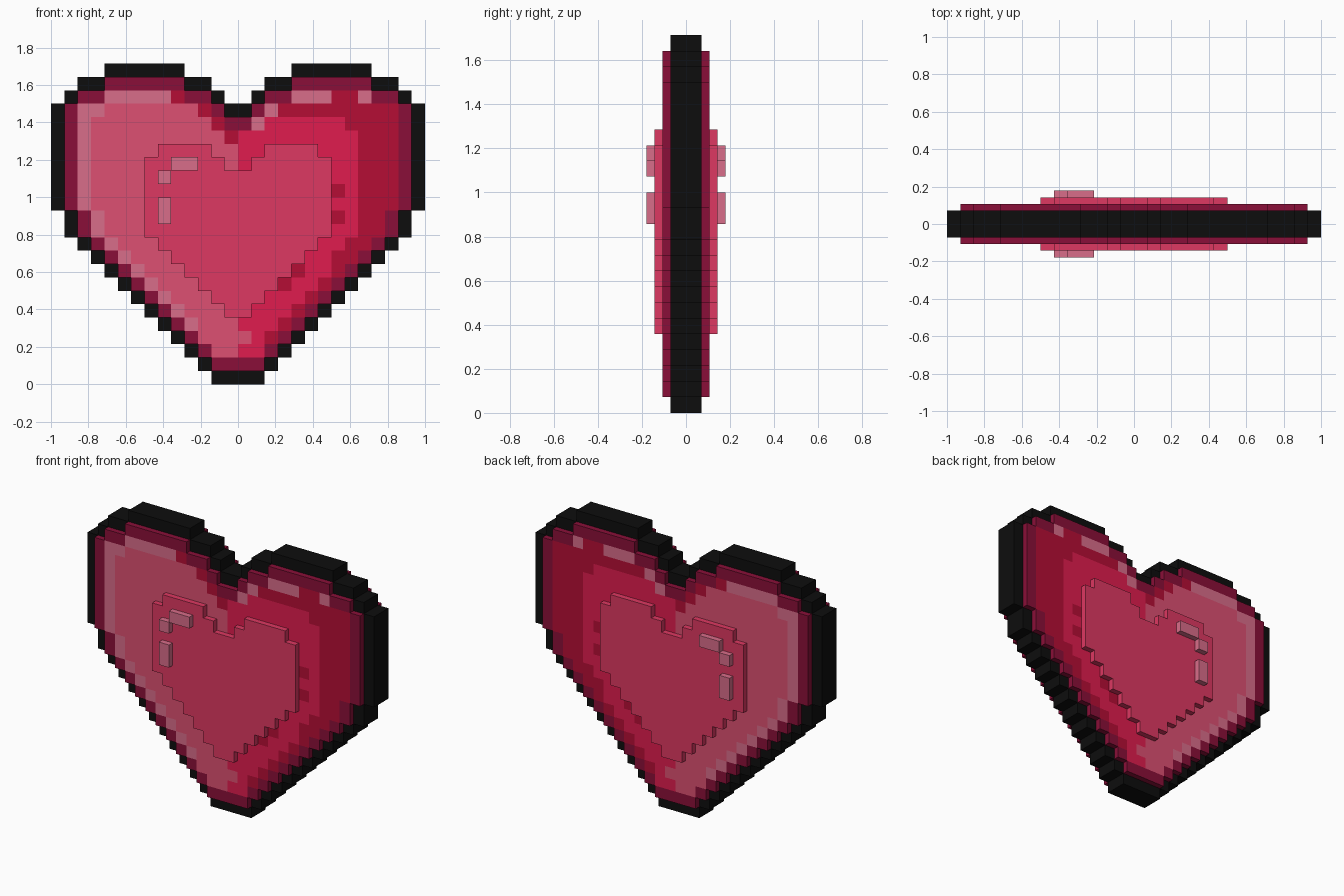
import bpy, bmesh

if "Cube" in bpy.data.objects:
    bpy.data.objects.remove(bpy.data.objects["Cube"])

P = 1 / 14          # pixel size: 28 columns x 24 rows, row 0 at the top
ROWS = 24
COLOURS = {"black": "0d0d0d", "maroon": "8a0f38", "pale_pink": "d96d8a",
           "pink": "dd5072", "crimson": "b50d35", "red": "e01c4e",
           "rose": "de3862"}


def material(name):
    m = bpy.data.materials.get(name) or bpy.data.materials.new(name)
    rgb = [int(COLOURS[name][i:i + 2], 16) / 255 for i in (0, 2, 4)]
    m.diffuse_color = [((c + 0.055) / 1.055) ** 2.4 if c > 0.04 else c / 12.92
                       for c in rgb] + [1]
    m.use_nodes = True
    m.node_tree.nodes["Principled BSDF"].inputs["Base Color"].default_value = m.diffuse_color
    return m


def slab(name, cells, half_depth):
    """Flat sheet of square pixels {(col, row): colour}, thickened about y = 0."""
    keys = sorted(set(cells.values()))
    bm = bmesh.new()
    for (c, r), k in cells.items():
        x, z = -1 + c * P, (ROWS - 1 - r) * P
        f = bm.faces.new([bm.verts.new((x + dx * P, 0, z + dz * P))
                          for dx, dz in ((0, 0), (1, 0), (1, 1), (0, 1))])
        f.material_index = keys.index(k)
    bmesh.ops.remove_doubles(bm, verts=bm.verts, dist=P / 100)
    me = bpy.data.meshes.new(name)
    bm.to_mesh(me)
    bm.free()
    for k in keys:
        me.materials.append(material(k))
    ob = bpy.data.objects.new(name, me)
    bpy.context.collection.objects.link(ob)
    mod = ob.modifiers.new("depth", "SOLIDIFY")
    mod.thickness = 2 * half_depth
    mod.offset = 0
    return ob


def mirrored(spans):
    """Pixels of a symmetric shape from its left-half spans {row: (first, last)}."""
    left = {(c, r) for r, (a, b) in spans.items() for c in range(a, b + 1)}
    return left | {(27 - c, r) for c, r in left}


def border(cells):
    """Pixels that touch the outside of the shape along an edge."""
    return {(c, r) for c, r in cells
            if not {(c - 1, r), (c + 1, r), (c, r - 1), (c, r + 1)} <= cells}


# Heart silhouette, peeled into concentric one-pixel rings
heart = {0: (4, 9), 1: (2, 11), 2: (1, 12), 11: (1, 13), 12: (1, 13)}
heart.update({r: (0, 13) for r in range(3, 11)})
heart.update({r: (r - 11, 13) for r in range(13, 24)})
full = mirrored(heart)
outline = border(full)
body = full - outline
edge = border(body)
rim = border(body - edge)

# Body shading: light on the left, dark on the right, with stray pixels
shine = {(18, 2), (19, 2), (20, 2), (23, 2), (16, 3), (15, 4)}
shade = {(21, 9), (21, 11), (18, 15), (17, 16), (22, 4), (22, 13), (21, 14)}


def shading(c, r):
    if (c, r) in edge:
        return "maroon"
    if (c, r) in shine:
        return "pale_pink"
    if (c, r) == (14, 20):
        return "pink"
    if c < 14:
        if (c, r) in rim and r < 20:
            return "crimson" if c > 8 and r < 6 and (c, r) != (10, 3) else "pale_pink" if (c, r) != (10, 3) else "pink"
        return "pink"
    dark_rim = (c, r) in rim and c > 15 and r < 21
    return "crimson" if dark_rim or c > 22 or r == 3 or (c, r) in shade else "red"


slab("outline", {p: "black" for p in outline}, P)
slab("heart_body", {p: shading(*p) for p in body}, 1.5 * P)

# Raised inner heart
core = {6: (8, 11), 7: (7, 12), 16: (11, 13), 17: (12, 13), 18: (13, 13)}
core.update({r: (7, 13) for r in range(8, 13)})
core.update({r: (r - 5, 13) for r in range(13, 16)})
slab("inner_heart", {p: "rose" for p in mirrored(core)}, 2 * P)

# Raised glints
for name, cells in {"glint_top": [(9, 7), (10, 7)], "glint_corner": [(8, 8)],
                    "glint_side": [(8, 10), (8, 11)]}.items():
    slab(name, {p: "pale_pink" for p in cells}, 2.5 * P)
